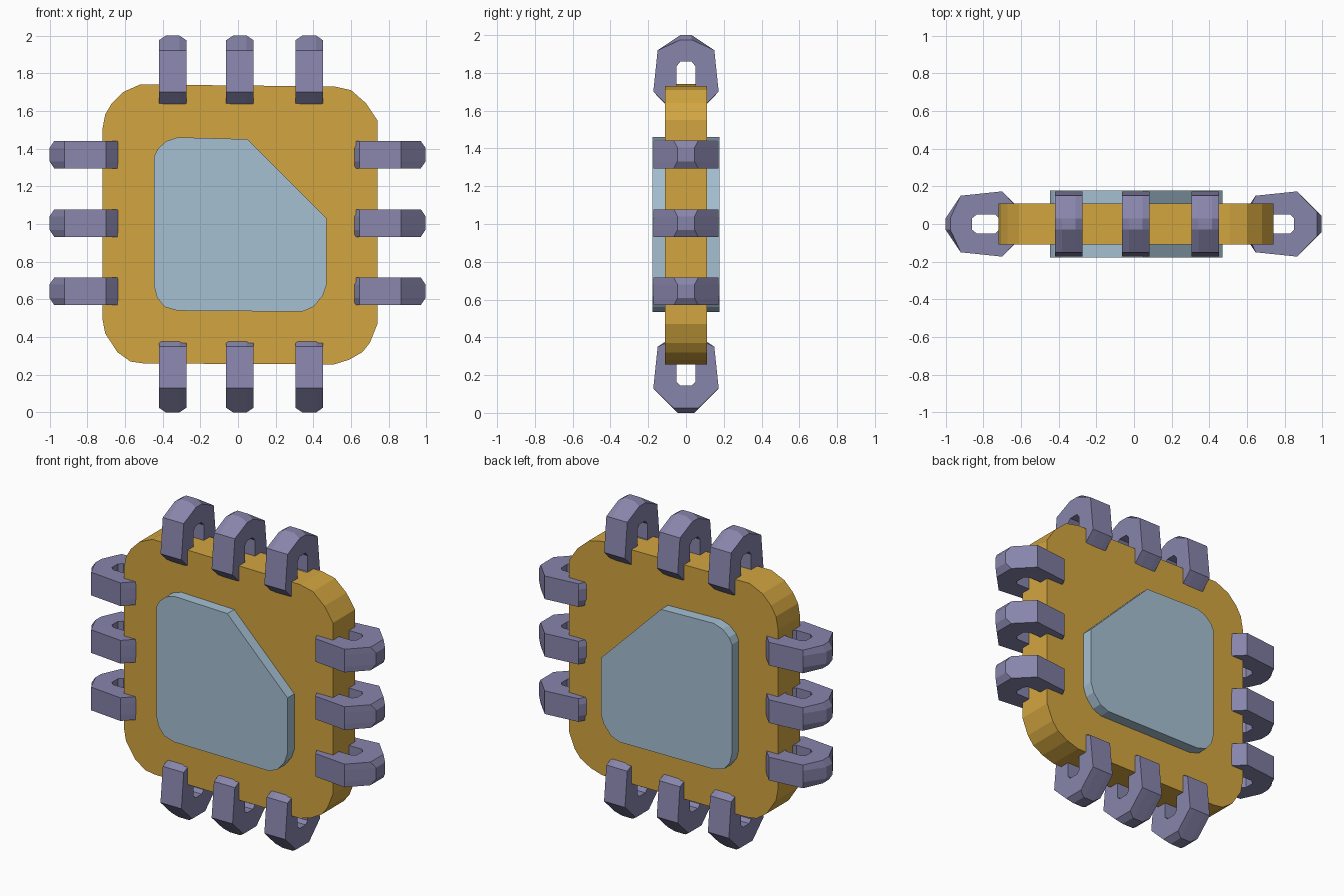
import bpy, bmesh

if "Cube" in bpy.data.objects:
    bpy.data.objects.remove(bpy.data.objects["Cube"])


def material(name, rgb):
    m = bpy.data.materials.new(name)
    m.diffuse_color = (*rgb, 1)
    m.use_nodes = True
    m.node_tree.nodes["Principled BSDF"].inputs["Base Color"].default_value = m.diffuse_color
    return m


GOLD = material("gold", (0.65, 0.38, 0.052))
BLUE = material("pale blue", (0.38, 0.53, 0.65))
PURPLE = material("grey purple", (0.245, 0.235, 0.41))


def finish(bm, name, mat):
    bmesh.ops.recalc_face_normals(bm, faces=bm.faces[:])
    me = bpy.data.meshes.new(name)
    bm.to_mesh(me)
    bm.free()
    me.materials.append(mat)
    ob = bpy.data.objects.new(name, me)
    bpy.context.collection.objects.link(ob)
    return ob


def slab(name, outline, half, mat):
    """Extrude an x-z outline symmetrically along y."""
    bm = bmesh.new()
    face = bm.faces.new([bm.verts.new((x, -half, z)) for x, z in outline])
    new = bmesh.ops.extrude_face_region(bm, geom=[face])["geom"]
    for v in new:
        if isinstance(v, bmesh.types.BMVert):
            v.co.y = half
    return finish(bm, name, mat)


# Rounded square chip body
slab("chip_body", [
    (-0.72, 1.50), (-0.705, 1.58), (-0.67, 1.64), (-0.61, 1.70), (-0.52, 1.74),
    (0.51, 1.73), (0.60, 1.71), (0.68, 1.64), (0.74, 1.55),
    (0.74, 0.47), (0.70, 0.37), (0.66, 0.32), (0.59, 0.28), (0.51, 0.255),
    (-0.50, 0.26), (-0.57, 0.27), (-0.64, 0.32), (-0.705, 0.42), (-0.72, 0.50)],
    0.11, GOLD)

# Raised centre plate with one cut corner, showing on front and back
slab("centre_plate", [
    (-0.445, 1.36), (-0.425, 1.40), (-0.38, 1.44), (-0.32, 1.46), (0.05, 1.45),
    (0.47, 1.03), (0.47, 0.68), (0.45, 0.62), (0.40, 0.56), (0.34, 0.535),
    (-0.32, 0.54), (-0.39, 0.56), (-0.43, 0.61), (-0.445, 0.67)],
    0.178, BLUE)


# Ring-shaped pins: half profiles (y, t), mirrored to closed loops
def loop(half):
    return half + [(-y, t) for y, t in reversed(half)]


CORE = loop([(0.03, 0.43), (0.15, 0.35), (0.173, 0.13), (0.045, 0.0)])
SIDE = loop([(0.03, 0.405), (0.15, 0.35), (0.173, 0.13), (0.065, 0.025)])
HOLE = loop([(0.03, 0.29), (0.05, 0.265), (0.05, 0.165), (0.03, 0.145)])


def pin(name, place):
    bm = bmesh.new()
    sections = [(HOLE, -0.073), (SIDE, -0.073), (CORE, -0.036),
                (CORE, 0.036), (SIDE, 0.073), (HOLE, 0.073)]
    rings = [[bm.verts.new(place(w, y, t)) for y, t in pts] for pts, w in sections]
    for a, b in zip(rings, rings[1:] + rings[:1]):
        for i in range(8):
            j = (i + 1) % 8
            bm.faces.new((a[i], a[j], b[j], b[i]))
    finish(bm, name, PURPLE)


# Three pins along each edge of the body
for i, c in enumerate((-0.347, 0.01, 0.378), 1):
    pin(f"top_pin_{i}", lambda w, y, t: (c + w, y, 1.57 + t))
    pin(f"bottom_pin_{i}", lambda w, y, t: (c + w, y, t))
for i, c in enumerate((0.643, 1.005, 1.368), 1):
    pin(f"left_pin_{i}", lambda w, y, t: (-0.57 - t, y, c + w))
    pin(f"right_pin_{i}", lambda w, y, t: (0.995 - t, y, c + w))
